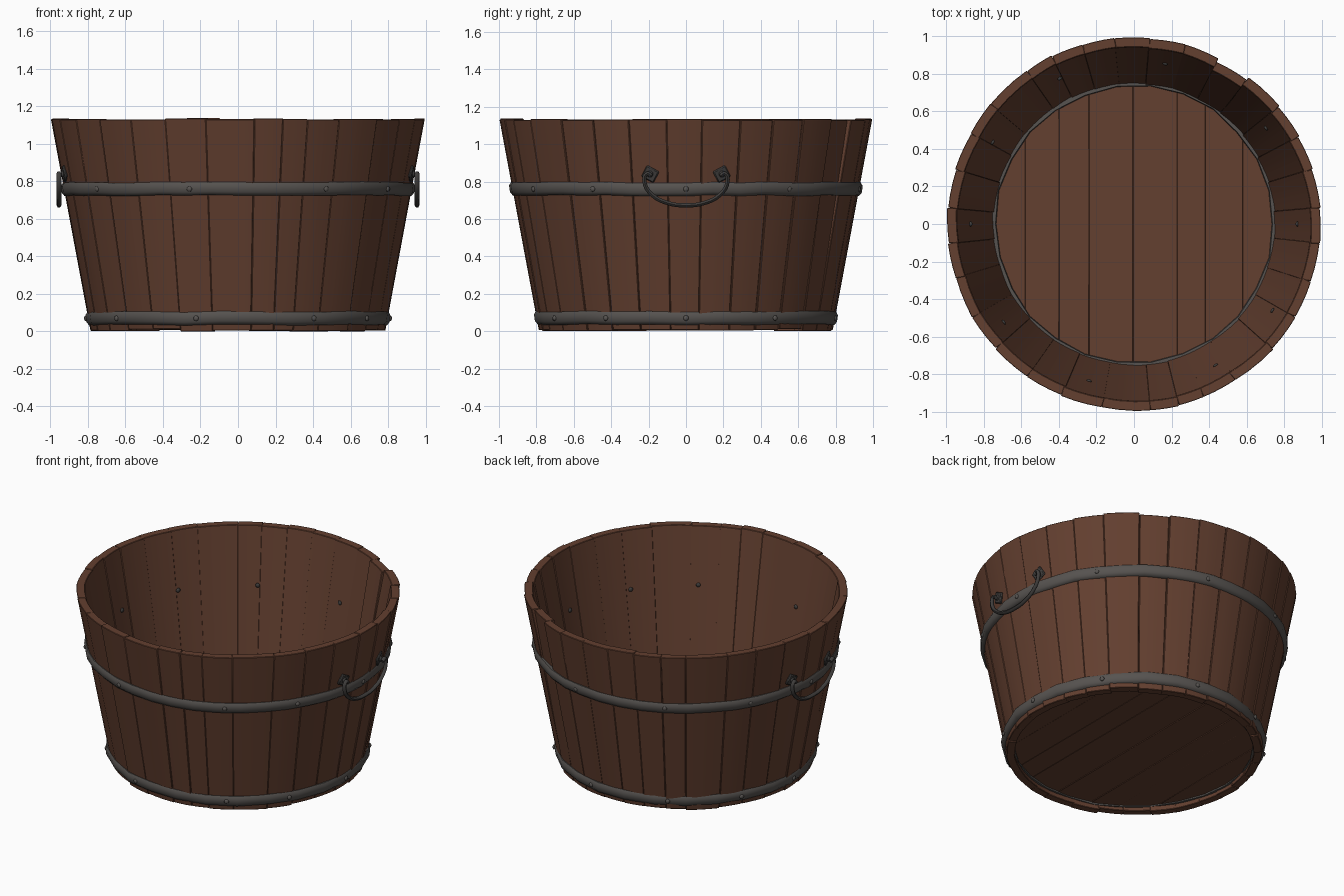
import bpy, bmesh, math, random
from mathutils import Vector, Matrix

random.seed(7)
if "Cube" in bpy.data.objects:
    bpy.data.objects.remove(bpy.data.objects["Cube"])

HEIGHT, BASE_R, TOP_R, WALL = 1.134, 0.784, 0.996, 0.052


def material(name, rgb):
    m = bpy.data.materials.new(name)
    m.use_nodes = True
    m.diffuse_color = (*rgb, 1)
    bsdf = m.node_tree.nodes["Principled BSDF"]
    bsdf.inputs["Base Color"].default_value = (*rgb, 1)
    bsdf.inputs["Roughness"].default_value = 0.8
    return m


WOOD = material("brown wood", (0.125, 0.05, 0.029))
IRON = material("grey iron", (0.094, 0.086, 0.08))
DARK = material("dark iron", (0.05, 0.047, 0.045))


def wall_r(z):
    return BASE_R + (TOP_R - BASE_R) * z / HEIGHT


def polar(r, a, z):
    return Vector((r * math.cos(a), r * math.sin(a), z))


def finish(name, bm, mat, bevel=0, angle=35):
    bmesh.ops.recalc_face_normals(bm, faces=bm.faces)
    mesh = bpy.data.meshes.new(name)
    bm.to_mesh(mesh)
    bm.free()
    ob = bpy.data.objects.new(name, mesh)
    bpy.context.collection.objects.link(ob)
    mesh.materials.append(mat)
    if bevel:
        mod = ob.modifiers.new("worn edges", "BEVEL")
        mod.width, mod.segments = bevel, 1
    bpy.ops.object.select_all(action="DESELECT")
    ob.select_set(True)
    bpy.context.view_layer.objects.active = ob
    bpy.ops.object.shade_smooth_by_angle(angle=math.radians(angle))


def extrude(bm, move):
    """Thicken a sheet by copying it and moving the copy."""
    made = bmesh.ops.extrude_face_region(bm, geom=bm.faces[:], use_keep_orig=True)
    for v in made["geom"]:
        if isinstance(v, bmesh.types.BMVert):
            v.co += move(v.co)


# Tapered wall staves of uneven width; one has slipped inward at the top
joints = [5, 17, 28, 39, 52, 63, 74, 85, 96, 106, 116, 125, 140, 151, 163, 175, 186, 197,
          210, 222, 235, 247, 260, 275, 284, 292, 303, 318, 330, 342, 354, 365]
for i, (a, b) in enumerate(zip(joints, joints[1:])):
    start, step = math.radians(a), math.radians(b - a)
    low, high = random.uniform(0, 0.012), HEIGHT + random.uniform(-0.006, 0.004)
    lean, twist = random.uniform(-0.003, 0.003), random.uniform(-0.008, 0.008)
    slip = 0.022 if a == 52 else 0
    gap = random.choice((0, 0, 0.002, 0.004))
    bm = bmesh.new()
    bmesh.ops.create_grid(bm, x_segments=3, y_segments=4, size=0.5)
    for v in bm.verts:
        u, t = v.co.x, v.co.y + 0.5
        z = low + (high - low) * t
        r = wall_r(z) + lean + twist * u - slip * t
        v.co = polar(r, start + (u + 0.5) * (step - gap) + gap / 2, z)
    mid = start + step / 2
    extrude(bm, lambda co: polar(-WALL, mid, 0))
    finish(f"stave_{i + 1}", bm, WOOD, bevel=0.003)

# Floor planks trimmed to a circle, butted tightly together
FLOOR_R = 0.748
seams = [-FLOOR_R, -0.58, -0.4, -0.24, -0.005, 0.23, 0.38, 0.58, FLOOR_R]
for i, (a, b) in enumerate(zip(seams, seams[1:])):
    bm = bmesh.new()
    xs = [a + (b - a) * k / 8 for k in range(9)]
    arc = [(x, math.sqrt(max(FLOOR_R ** 2 - x * x, 1e-4))) for x in xs]
    z = 0.046 + random.uniform(-0.003, 0.003)
    outline = arc + [(x, -y) for x, y in reversed(arc)]
    bm.faces.new([bm.verts.new((x, y, z)) for x, y in outline])
    extrude(bm, lambda co: Vector((0, 0, 0.035)))
    finish(f"floor_plank_{i + 1}", bm, WOOD, bevel=0.002)


# Hammered hoops: a rounded strip swept around the wall
def hoop(name, z, inner, outer, half, wobble, segments):
    bm = bmesh.new()
    edge = outer - 0.012
    profile = [(inner, -half), (edge, -half), (outer, -half * 0.5),
               (outer, half * 0.5), (edge, half), (inner, half)]
    rings = []
    for s in range(segments):
        dr, dz = random.uniform(-wobble, wobble), random.uniform(-0.004, 0.004)
        rings.append([bm.verts.new(polar(r + dr + 0.15 * h, s * math.tau / segments, z + h + dz))
                      for r, h in profile])
    for s, ring in enumerate(rings):
        after = rings[(s + 1) % segments]
        for k in range(len(profile)):
            n = (k + 1) % len(profile)
            bm.faces.new((ring[k], after[k], after[n], ring[n]))
    finish(name, bm, IRON, angle=60)


LOW_Z, HIGH_Z = 0.07, 0.76
hoop("lower_hoop", LOW_Z, 0.735, 0.813, 0.035, 0.006, 26)
hoop("upper_hoop", HIGH_Z, 0.91, 0.944, 0.035, 0.003, 40)


# Rivets on the hoops, with nail ends showing through the upper wall inside
def rivet(name, r, a, z, size, mat):
    bm = bmesh.new()
    bmesh.ops.create_uvsphere(bm, u_segments=8, v_segments=5, radius=size)
    turn = Matrix.Rotation(a, 4, "Z") @ Matrix.Diagonal((0.6, 1, 1, 1))
    bm.transform(Matrix.Translation(polar(r, a, z)) @ turn)
    finish(name, bm, mat, angle=60)


for i, degrees in enumerate((0, 36, 79, 117, 150, 180, 217, 254, 300, 328)):
    a = math.radians(degrees)
    rivet(f"upper_rivet_{i + 1}", 0.942, a, HIGH_Z, 0.015, IRON)
    rivet(f"lower_rivet_{i + 1}", 0.812, a, LOW_Z, 0.015, IRON)
    rivet(f"nail_end_{i + 1}", wall_r(HIGH_Z) - WALL - 0.004, a, HIGH_Z, 0.015, DARK)


# Swinging handles with a mounting plate at each end
def tube(name, points, radius):
    data = bpy.data.curves.new(name, "CURVE")
    data.dimensions = "3D"
    data.bevel_depth, data.bevel_resolution = radius, 1
    data.resolution_u, data.use_fill_caps = 5, True
    line = data.splines.new("BEZIER")
    line.bezier_points.add(len(points) - 1)
    for p, co in zip(line.bezier_points, points):
        p.co = co
        p.handle_left_type = p.handle_right_type = "AUTO"
    data.materials.append(DARK)
    ob = bpy.data.objects.new(name, data)
    bpy.context.collection.objects.link(ob)
    bpy.ops.object.select_all(action="DESELECT")
    ob.select_set(True)
    bpy.context.view_layer.objects.active = ob
    bpy.ops.object.convert(target="MESH")
    bpy.ops.object.shade_smooth_by_angle(angle=math.radians(60))


half_bail = [(0.185, 0.83), (0.208, 0.842), (0.222, 0.8), (0.18, 0.728), (0.09, 0.683)]
bail = [(-y, z) for y, z in half_bail] + [(0, 0.673)] + half_bail[::-1]
for side, label in ((1, "left"), (-1, "right")):
    tube(f"{label}_handle", [(side * 0.955, y, z) for y, z in bail], 0.013)
    for end, where in ((1, "back"), (-1, "front")):
        z = 0.84
        a = math.atan2(end * 0.19, side * 0.92)
        spot = Matrix.Translation(polar(wall_r(z) + 0.004, a, z)) @ Matrix.Rotation(a, 4, "Z")
        bm = bmesh.new()
        bmesh.ops.create_cube(bm, size=1)
        tilt = Matrix.Rotation(math.radians(10), 4, "Y") @ Matrix.Rotation(0.5 * end * side, 4, "X")
        bm.transform(spot @ tilt @ Matrix.Diagonal((0.016, 0.075, 0.07, 1)))
        finish(f"{label}_{where}_handle_plate", bm, DARK, bevel=0.006)
        rivet(f"{label}_{where}_handle_stud", wall_r(z) + 0.014, a, z, 0.018, DARK)
